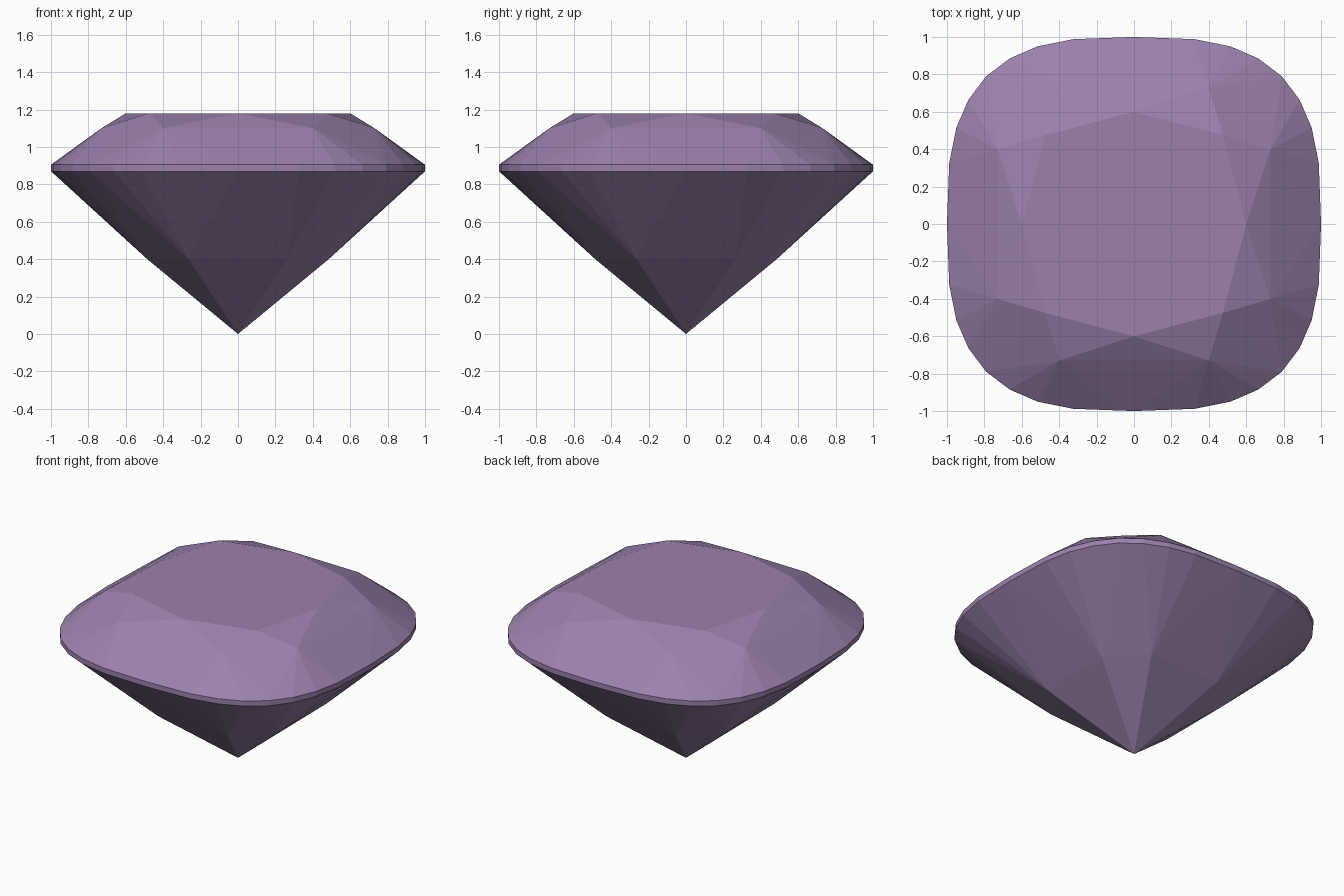
import bpy, bmesh, math

if "Cube" in bpy.data.objects:
    bpy.data.objects.remove(bpy.data.objects["Cube"])

# Material
violet = bpy.data.materials.new("violet_stone")
violet.diffuse_color = (0.33, 0.22, 0.41, 1)
violet.use_nodes = True
violet.node_tree.nodes["Principled BSDF"].inputs["Base Color"].default_value = violet.diffuse_color

GIRDLE_LOW, GIRDLE_HIGH, TABLE, CROWN_MID, PAVILION_MID = 0.87, 0.905, 1.18, 1.10, 0.40


def ring(profile, z):
    """Mirror an eighth of an outline about the diagonal and both axes."""
    pts = set()
    for x, y in profile:
        for a, b in ((x, y), (y, x)):
            for sx in (1, -1):
                for sy in (1, -1):
                    pts.add((a * sx + 0.0, b * sy + 0.0, z))
    return sorted(pts)


# Rounded cushion outline of the girdle, from the side middle to the corner
cushion = [(1, 0), (0.988, 0.325), (0.95, 0.515), (0.885, 0.665), (0.79, 0.79)]

points = [(0, 0, 0)]                                    # pointed tip
points += ring([(0.485, 0.265)], PAVILION_MID)          # lower facet corners
points += ring(cushion, GIRDLE_LOW)                     # girdle band
points += ring(cushion, GIRDLE_HIGH)
points += ring([(0.73, 0.40)], CROWN_MID)               # star facet tips
points += ring([(0.60, 0), (0.475, 0.475)], TABLE)      # flat octagonal table

# The facets are the convex skin of these corners
bm = bmesh.new()
for p in points:
    bm.verts.new(p)
bmesh.ops.convex_hull(bm, input=bm.verts[:])
bmesh.ops.dissolve_limit(bm, angle_limit=math.radians(0.3),
                         verts=bm.verts[:], edges=bm.edges[:])
bmesh.ops.recalc_face_normals(bm, faces=bm.faces[:])

mesh = bpy.data.meshes.new("cut_gem")
bm.to_mesh(mesh)
bm.free()
mesh.materials.append(violet)
gem = bpy.data.objects.new("cut_gem", mesh)
bpy.context.collection.objects.link(gem)
